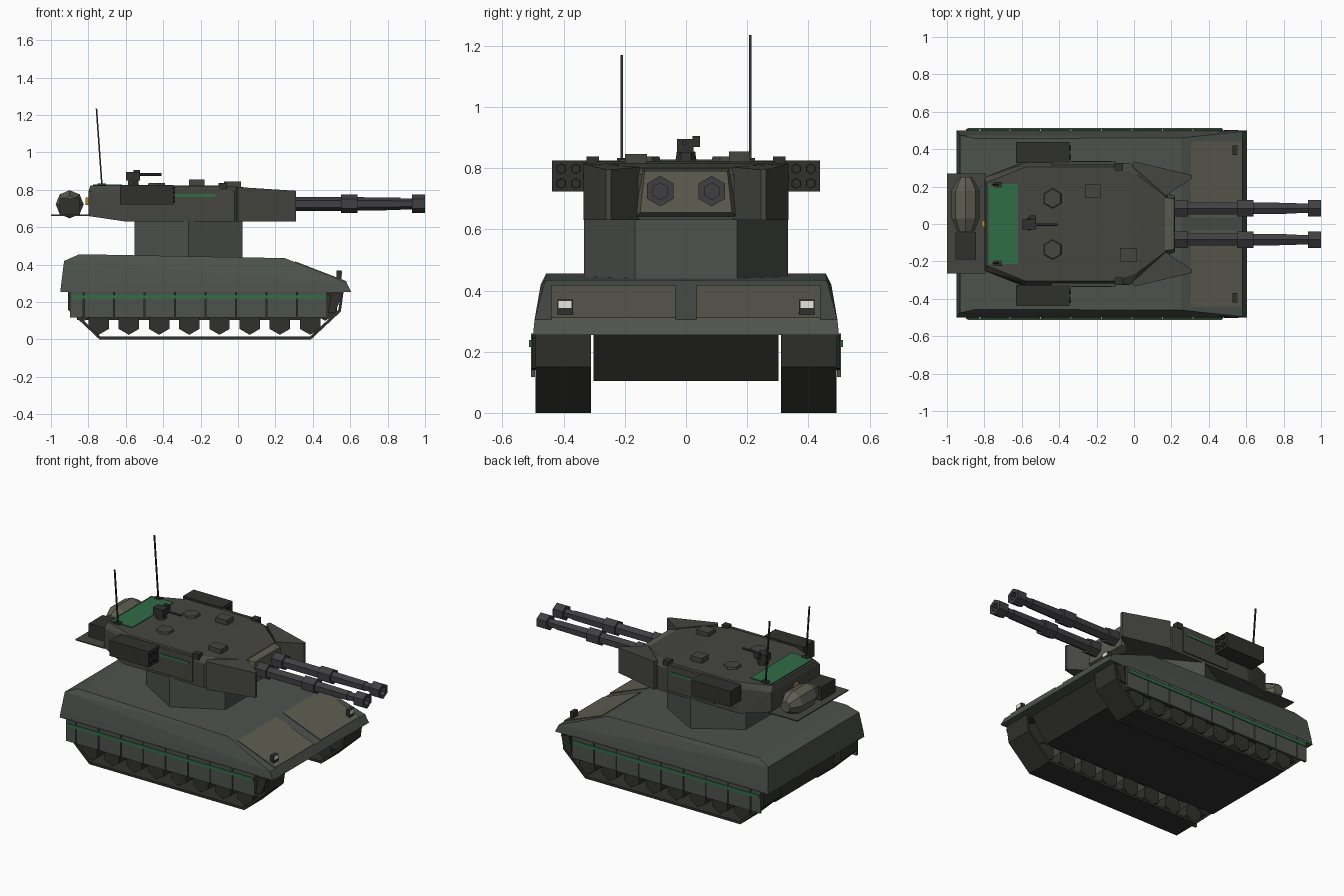
import bpy, bmesh, math
from mathutils import Vector

def mat(name, c):
    m = bpy.data.materials.new(name)
    m.diffuse_color = (*c, 1)
    return m

HULL = mat("hull_paint", (0.075, 0.085, 0.075))
TURRET = mat("turret_paint", (0.06, 0.06, 0.052))
PLATE = mat("plate_paint", (0.11, 0.11, 0.085))
DARK = mat("dark_metal", (0.03, 0.03, 0.028))
METAL = mat("gun_metal", (0.05, 0.05, 0.055))
GREEN = mat("green_paint", (0.03, 0.15, 0.06))
LAMP = mat("lamp_glass", (0.8, 0.8, 0.75))

def finish(name, bm, m):
    bmesh.ops.recalc_face_normals(bm, faces=bm.faces)
    me = bpy.data.meshes.new(name)
    bm.to_mesh(me)
    bm.free()
    me.materials.append(m)
    ob = bpy.data.objects.new(name, me)
    bpy.context.collection.objects.link(ob)
    return ob

def convex(name, pts, m):
    bm = bmesh.new()
    for p in pts:
        bm.verts.new(p)
    bmesh.ops.convex_hull(bm, input=bm.verts)
    bmesh.ops.dissolve_limit(bm, angle_limit=0.01, verts=bm.verts, edges=bm.edges)
    return finish(name, bm, m)

def box(name, x, y, z, m):
    return convex(name, [(a, b, c) for a in x for b in y for c in z], m)

def lathe(name, rings, axis, centre, m, n=6, cap=True):
    """rings = (position along axis, radius)"""
    bm = bmesh.new()
    loops = []
    for t, r in rings:
        vs = []
        for i in range(n):
            a = 2 * math.pi * i / n
            s, c = r * math.sin(a), r * math.cos(a)
            p = {'x': (t, s, c), 'y': (s, t, c), 'z': (s, c, t)}[axis]
            vs.append(bm.verts.new(Vector(p) + Vector(centre)))
        loops.append(vs)
    for a, b in zip(loops, loops[1:]):
        for i in range(n):
            j = (i + 1) % n
            bm.faces.new((a[i], a[j], b[j], b[i]))
    if cap:
        bm.faces.new(loops[0])
        bm.faces.new(loops[-1])
    return finish(name, bm, m)

def band(name, outer, inner, y0, y1, m):
    """closed loop of track with thickness"""
    bm = bmesh.new()
    rows = [[bm.verts.new((x, y, z)) for x, z in prof]
            for prof, y in ((outer, y0), (outer, y1), (inner, y1), (inner, y0))]
    n = len(outer)
    for k in range(4):
        a, b = rows[k], rows[(k + 1) % 4]
        for i in range(n):
            j = (i + 1) % n
            bm.faces.new((a[i], a[j], b[j], b[i]))
    return finish(name, bm, m)

# Hull
half = [(-0.95, 0.5, 0.255), (-0.945, 0.495, 0.3), (-0.93, 0.475, 0.42), (-0.85, 0.457, 0.455),
        (-0.8, 0.457, 0.455), (0.25, 0.46, 0.435), (0.58, 0.495, 0.305), (0.605, 0.5, 0.255)]
convex("upper_hull", [(x, s * y, z) for x, y, z in half for s in (-1, 1)], HULL)
belly = [(-0.89, 0.255), (-0.86, 0.105), (0.42, 0.105), (0.53, 0.255)]
convex("lower_hull", [(x, y, z) for x, z in belly for y in (-0.302, 0.302)], DARK)

# Running gear, glacis plates and headlights on both sides
outer = [(-0.91, 0.26), (-0.91, 0.16), (-0.74, 0.0), (0.39, 0.0), (0.55, 0.15), (0.565, 0.26)]
inner = [(-0.895, 0.245), (-0.895, 0.167), (-0.734, 0.015), (0.384, 0.015), (0.536, 0.157), (0.55, 0.245)]
for s in (-1, 1):
    band("track", outer, inner, s * 0.31, s * 0.492, DARK)
    for i in range(8):
        lathe("road_wheel", [(-0.07, 0.063), (0.07, 0.063)], 'y', (-0.745 + i * 0.1615, s * 0.41, 0.088), DARK)
    for x, z in ((-0.82, 0.175), (0.465, 0.175)):
        lathe("drive_wheel", [(-0.08, 0.075), (0.08, 0.075)], 'y', (x, s * 0.41, z), DARK)
    convex("sprocket_guard", [(x, s * y, z) for x, z in ((0.48, 0.14), (0.52, 0.145), (0.56, 0.245), (0.5, 0.255))
                              for y in (0.49, 0.503)], DARK)
    edges = [-0.9] + [-0.825 + i * 0.163 for i in range(8)] + [0.478]
    for a, b in zip(edges, edges[1:]):
        if b - a > 0.02:
            box("skirt_panel", (a + 0.003, b - 0.003), (s * 0.493, s * 0.507), (0.118, 0.26), HULL)
    box("skirt_stripe", (-0.89, 0.47), (s * 0.505, s * 0.513), (0.216, 0.238), GREEN)
    slope = [(0.305, 0.412), (0.58, 0.306)]
    convex("glacis_plate", [(x, s * y, z + d) for x, z in slope for y in (0.035, 0.44) for d in (-0.01, 0.006)], PLATE)
    box("headlight", (0.527, 0.553), (s * 0.37, s * 0.42), (0.32, 0.37), DARK)
    box("headlight_glass", (0.55, 0.556), (s * 0.374, s * 0.416), (0.343, 0.366), LAMP)

# Turret pedestal and body
lathe("turret_pedestal", [(0.43, 0.333), (0.64, 0.333)], 'z', (-0.265, 0, 0), HULL)
top = [(-0.79, 0.22, 0.822), (-0.58, 0.305, 0.825), (-0.1, 0.305, 0.822), (0.02, 0.26, 0.815), (0.165, 0.15, 0.8)]
low = [(-0.8, 0.25, 0.79), (-0.8, 0.25, 0.66), (-0.61, 0.325, 0.632), (-0.58, 0.325, 0.79), (-0.02, 0.325, 0.79),
       (-0.02, 0.325, 0.632), (0.18, 0.17, 0.632), (0.18, 0.155, 0.78)]
convex("turret_body", [(x, s * y, z) for x, y, z in top + low for s in (-1, 1)], TURRET)
convex("gun_mantlet", [(x, s * y, z) for s in (-1, 1) for x, y, z in
                       ((0.15, 0.145, 0.8), (0.215, 0.135, 0.79), (0.22, 0.15, 0.655), (0.15, 0.175, 0.632))], PLATE)

for s in (-1, 1):
    # Angled cheek armour
    cheek = [(-0.01, 0.31), (0.0, 0.335), (0.31, 0.262), (0.31, 0.245), (0.17, 0.15)]
    convex("cheek_armour", [(x, s * y, z) for x, y in cheek for z in (0.63, 0.815 - max(x, 0) * 0.065)], TURRET)
    # Side plates, stripe and launcher
    box("side_plate", (-0.44, -0.1), (s * 0.315, s * 0.333), (0.65, 0.818), TURRET)
    box("side_stripe", (-0.335, -0.12), (s * 0.33, s * 0.337), (0.762, 0.778), GREEN)
    box("side_sensor", (-0.105, -0.06), (s * 0.285, s * 0.325), (0.8, 0.838), DARK)
    box("launcher_box", (-0.63, -0.345), (s * 0.325, s * 0.438), (0.723, 0.825), DARK)
    for dy in (-0.024, 0.024):
        for dz in (-0.024, 0.024):
            lathe("launcher_tube", [(-0.36, 0.018), (-0.337, 0.018), (-0.337, 0.014), (-0.344, 0.014)], 'x',
                  (0, s * 0.384 + dy, 0.774 + dz), DARK)
    # Twin guns with hollow muzzles
    lathe("gun_barrel", [(0.18, 0.05), (0.29, 0.05), (0.29, 0.037), (0.55, 0.037), (0.55, 0.05), (0.64, 0.05),
                         (0.64, 0.036), (0.87, 0.033), (0.87, 0.029), (0.93, 0.029), (0.93, 0.05), (1.0, 0.05),
                         (1.0, 0.027), (0.95, 0.027)], 'x', (0, s * 0.084, 0.725), METAL)
    # Hatch and aerial
    lathe("crew_hatch", [(0.815, 0.056), (0.838, 0.05)], 'z', (-0.435, s * 0.137, 0), TURRET)
    h = 1.235 if s > 0 else 1.17
    lean = -0.03 * (h - 0.82) / 0.415
    d = 0.004
    convex("aerial", [(-0.727 + o + a, s * 0.21 + b, z) for o, z in ((0, 0.815), (lean, h))
                      for a in (-d, d) for b in (-d, d)], DARK)
    box("aerial_base", (-0.75, -0.705), (s * 0.195, s * 0.225), (0.81, 0.834), DARK)

# Roof equipment
box("roof_sight", (-0.262, -0.18), (0.14, 0.21), (0.81, 0.855), TURRET)
box("roof_vent", (-0.075, 0.015), (-0.2, -0.128), (0.805, 0.846), TURRET)
box("engine_cover", (-0.775, -0.62), (-0.215, 0.215), (0.81, 0.829), GREEN)
lathe("roof_gun_mount", [(0.82, 0.035), (0.855, 0.03)], 'z', (-0.56, 0, 0), DARK)
box("roof_gun_body", (-0.6, -0.525), (-0.03, 0.025), (0.85, 0.895), DARK)
box("roof_gun_sight", (-0.56, -0.525), (0.022, 0.045), (0.87, 0.905), DARK)
lathe("roof_gun_barrel", [(-0.53, 0.008), (-0.41, 0.008)], 'x', (0, -0.005, 0.882), DARK)

# Rear rack with bedroll and crate
box("rear_rack", (-1.0, -0.79), (-0.265, 0.27), (0.66, 0.667), TURRET)
lathe("bedroll", [(-0.04, 0.045), (0.03, 0.075), (0.18, 0.075), (0.25, 0.035)], 'y', (-0.9, 0, 0.723), PLATE, n=8)
box("stowage_crate", (-0.955, -0.845), (-0.19, -0.045), (0.665, 0.755), DARK)
box("rack_tag", (-0.815, -0.795), (-0.015, 0.02), (0.72, 0.76), mat("amber", (0.4, 0.25, 0.03)))
